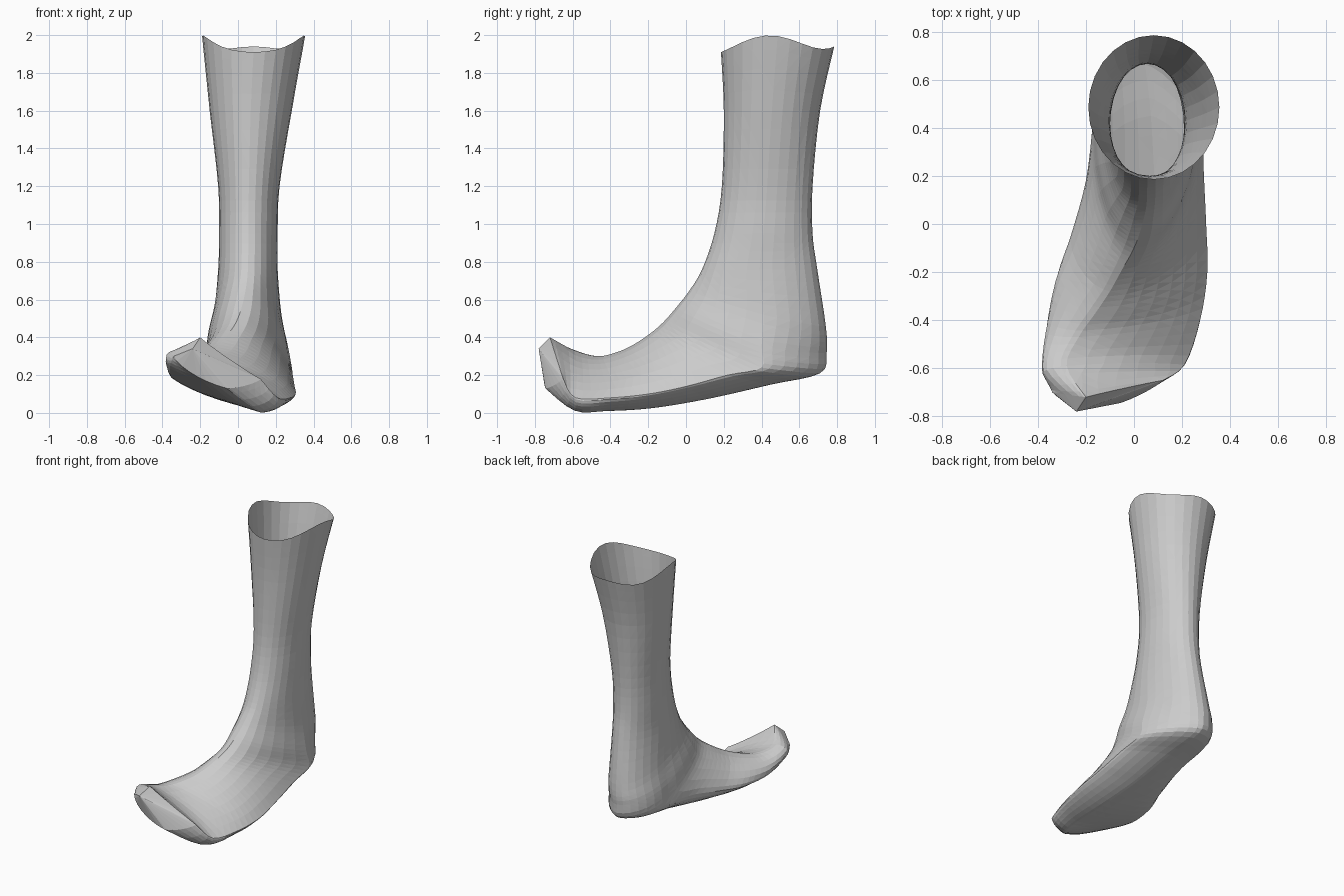
import bpy, bmesh, math
from mathutils import Vector

default = bpy.data.objects.get("Cube")
if default:
    bpy.data.objects.remove(default, do_unlink=True)

SEGMENTS = 28
STEPS = 4

# Shaft rings: height, x range, y range
shaft = [
    (1.95, -.19, .355, .185, .785),
    (1.6, -.15, .285, .2, .71),
    (1.2, -.105, .22, .19, .67),
    (.95, -.1, .21, .15, .67),
    (.76, -.105, .21, .085, .695),
]

# Foot rings: instep, outer edge, sole, inner edge
foot = [
    [(.04, .02, .65), (.23, .41, .52), (.04, .74, .46), (-.125, .43, .55)],
    [(.02, -.05, .56), (.265, .4, .35), (.03, .745, .32), (-.155, .43, .4)],
    [(-.01, -.12, .48), (.285, .4, .24), (.04, .71, .21), (-.17, .41, .28)],
    [(-.05, -.19, .42), (.29, .22, .2), (.07, .45, .15), (-.2, .18, .24)],
    [(-.1, -.28, .36), (.3, 0, .14), (.09, .12, .075), (-.26, -.04, .2)],
    [(-.16, -.37, .32), (.305, -.2, .1), (.12, -.18, .025), (-.32, -.22, .18)],
    [(-.23, -.47, .3), (.275, -.4, .08), (.13, -.42, .01), (-.355, -.44, .19)],
    [(-.28, -.59, .33), (.21, -.585, .08), (.1, -.59, .012), (-.36, -.63, .25)],
    [(-.2, -.72, .4), (.12, -.65, .18), (-.06, -.745, .13), (-.34, -.7, .3)],
]


def shaft_ring(z, x0, x1, y0, y1):
    xc, yc = (x0 + x1) / 2, (y0 + y1) / 2
    return [(xc, y0, z), (x1, yc, z), (xc, y1, z), (x0, yc, z)]


def spline(a, b, c, d, t):
    return (b * 2 + (c - a) * t + (a * 2 - b * 5 + c * 4 - d) * t * t
            + (b * 3 - a - c * 3 + d) * t ** 3) / 2


def quadrant_power(c, s, foot_amount, toe_amount):
    """Sharper inner wall and sole edge on the foot, hollow lip at the toe."""
    if s > 0:
        return 1 + (foot_amount * .45 + toe_amount * .5 if c < 0
                    else toe_amount * 1.4 - foot_amount * .12)
    return 1 + foot_amount * (0 if c < 0 else .7)


def section(anchors, foot_amount, toe_amount, rim_amount):
    """Closed ring through four anchors, with a wavy edge at the rim."""
    top, outer, bottom, inner = anchors
    centre = (outer + inner) / 2
    points = []
    for i in range(SEGMENTS):
        angle = math.tau * i / SEGMENTS
        c, s = math.cos(angle), math.sin(angle)
        power = quadrant_power(c, s, foot_amount, toe_amount)
        side = outer if c > 0 else inner
        end = top if s > 0 else bottom
        p = centre + (side - centre) * abs(c) ** power + (end - centre) * abs(s) ** power
        wave = .035 * math.cos(2 * angle) + .01 * math.cos(4 * angle) + .015 * math.sin(3 * angle)
        p.z += wave * rim_amount
        points.append(p)
    return points


# Smoothly interpolate the key rings
keys = [[Vector(p) for p in ring] for ring in [shaft_ring(*r) for r in shaft] + foot]
last = len(keys) - 1
bm = bmesh.new()
rings = []
for k in range(last * STEPS + 1):
    i = min(k // STEPS, last - 1)
    t = k / STEPS - i
    near = [keys[max(0, min(last, i + j))] for j in (-1, 0, 1, 2)]
    anchors = [spline(*[ring[a] for ring in near], t) for a in range(4)]
    place = k / STEPS
    foot_amount = max(0, min(1, (place - len(shaft)) / 4))
    toe_amount = max(0, place - last + 1)
    points = section(anchors, foot_amount, toe_amount, max(0, 1 - place))
    rings.append([bm.verts.new(p) for p in points])

# Skin the rings, leaving the shaft open at the top
for upper, lower in zip(rings, rings[1:]):
    for i in range(SEGMENTS):
        j = (i + 1) % SEGMENTS
        bm.faces.new((upper[i], lower[i], lower[j], upper[j]))

# Close the upturned toe
tip = bm.verts.new((-.24, -.78, .34))
for i in range(SEGMENTS):
    bm.faces.new((rings[-1][i], tip, rings[-1][(i + 1) % SEGMENTS]))

bmesh.ops.triangulate(bm, faces=bm.faces[:])
bmesh.ops.recalc_face_normals(bm, faces=bm.faces[:])
mesh = bpy.data.meshes.new("boot_shell")
bm.to_mesh(mesh)
bm.free()

# Plain grey shell
grey = bpy.data.materials.new("light_grey")
grey.use_nodes = True
colour = (.6, .6, .6, 1)
grey.diffuse_color = colour
grey.node_tree.nodes["Principled BSDF"].inputs["Base Color"].default_value = colour
mesh.materials.append(grey)
boot = bpy.data.objects.new("boot_shell", mesh)
bpy.context.scene.collection.objects.link(boot)
